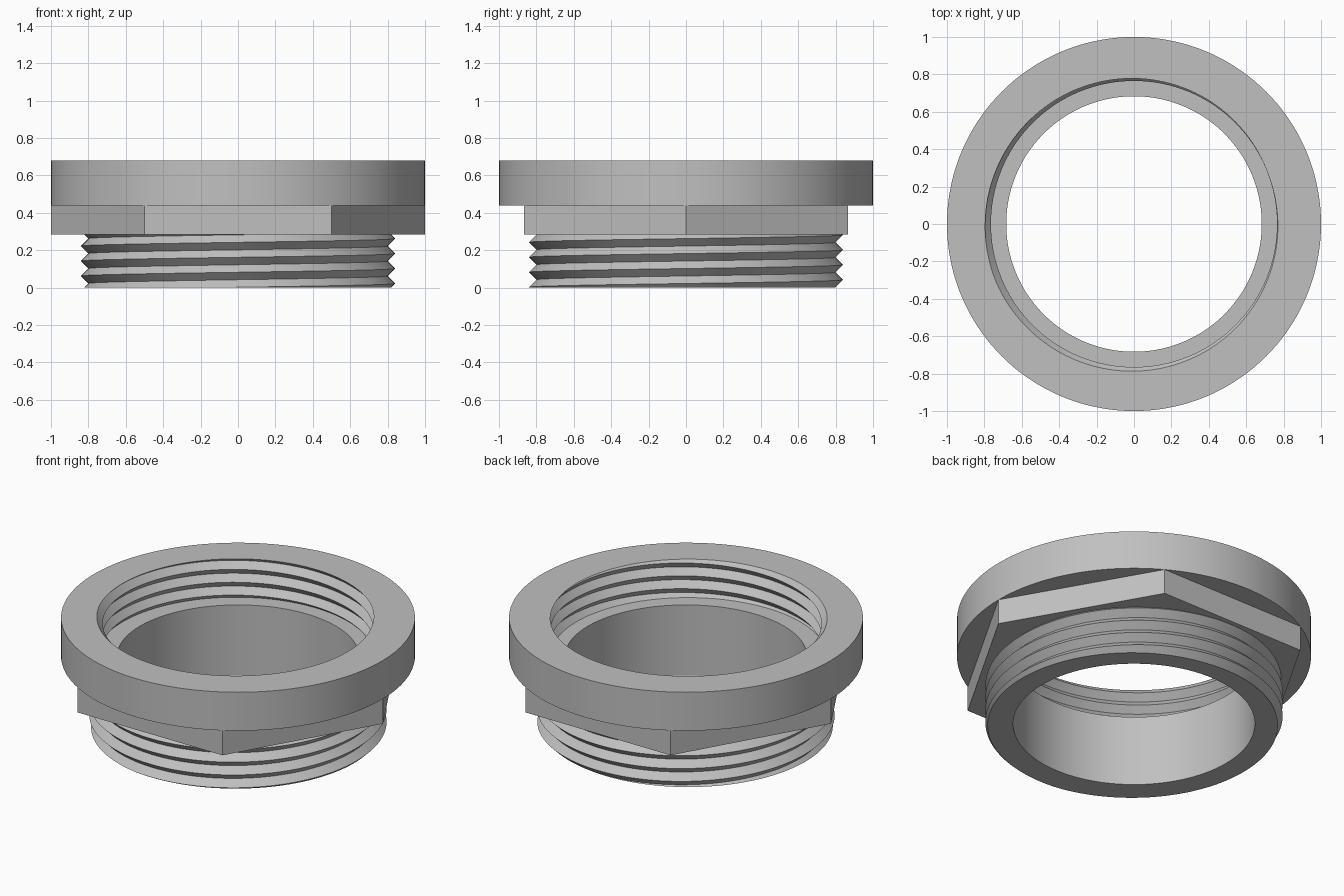
import bpy, bmesh, math

cube = bpy.data.objects.get("Cube")
if cube:
    bpy.data.objects.remove(cube, do_unlink=True)

SEGMENTS = 144
TURN = 2 * math.pi
BORE = 0.683
HEX_BASE, COLLAR_BASE, TOP = 0.285, 0.44, 0.68

steel = bpy.data.materials.new("plain grey metal")
steel.use_nodes = True
grey = (0.53, 0.53, 0.53, 1)
steel.diffuse_color = grey
steel.node_tree.nodes["Principled BSDF"].inputs["Base Color"].default_value = grey


def sweep(name, column):
    """Turn a profile, which may vary with the angle, around the z axis."""
    bm = bmesh.new()
    rings = []
    for i in range(SEGMENTS + 1):
        a = TURN * i / SEGMENTS
        rings.append([bm.verts.new((r * math.cos(a), r * math.sin(a), z))
                      for r, z in column(a)])
    for near, far in zip(rings, rings[1:]):
        for j in range(len(near) - 1):
            bm.faces.new((near[j], far[j], far[j + 1], near[j + 1]))
    bmesh.ops.remove_doubles(bm, verts=bm.verts, dist=0.00005)
    bmesh.ops.dissolve_degenerate(bm, edges=bm.edges, dist=0.00005)
    mesh = bpy.data.meshes.new(name)
    bm.to_mesh(mesh)
    bm.free()
    mesh.materials.append(steel)
    obj = bpy.data.objects.new(name, mesh)
    bpy.context.collection.objects.link(obj)
    bpy.ops.object.select_all(action='DESELECT')
    obj.select_set(True)
    bpy.context.view_layer.objects.active = obj
    bpy.ops.object.shade_smooth_by_angle(angle=math.radians(30))
    return obj


def thread(angle, low, high, crest, root, start, pitch=0.08):
    """V-shaped right-hand thread profile, trimmed flat at both ends."""
    points = []
    for k in range(-10, 11):
        z = start + pitch * (angle / TURN + k / 2)
        z = min(max(z, low), high)
        phase = (z - start) / pitch - angle / TURN
        t = 2 * abs(phase - round(phase))
        points.append((crest + (root - crest) * t, z))
    return points


def hex_radius(angle):
    return math.cos(math.pi / 6) / math.cos(angle % (math.pi / 3) - math.pi / 6)


# Lower spigot: ledge, smooth bore, end face and outside thread
def spigot_profile(a):
    inner = [(BORE, COLLAR_BASE), (BORE, 0)]
    return inner + thread(a, 0, HEX_BASE, 0.84, 0.80, 0.022)


# Hexagonal wrench section
def hex_profile(a):
    r = hex_radius(a)
    return [(0.795, HEX_BASE), (r, HEX_BASE), (r, COLLAR_BASE)]


# Round collar with inside thread, ending on the ledge around the bore
def collar_profile(a):
    outer = [(hex_radius(a), COLLAR_BASE), (1, COLLAR_BASE), (1, TOP)]
    inside = thread(a, COLLAR_BASE, TOP, 0.765, 0.80, TOP - 0.005)
    return outer + inside[::-1] + [(BORE, COLLAR_BASE)]


sweep("threaded_spigot", spigot_profile)
sweep("hex_section", hex_profile)
sweep("threaded_collar", collar_profile)
